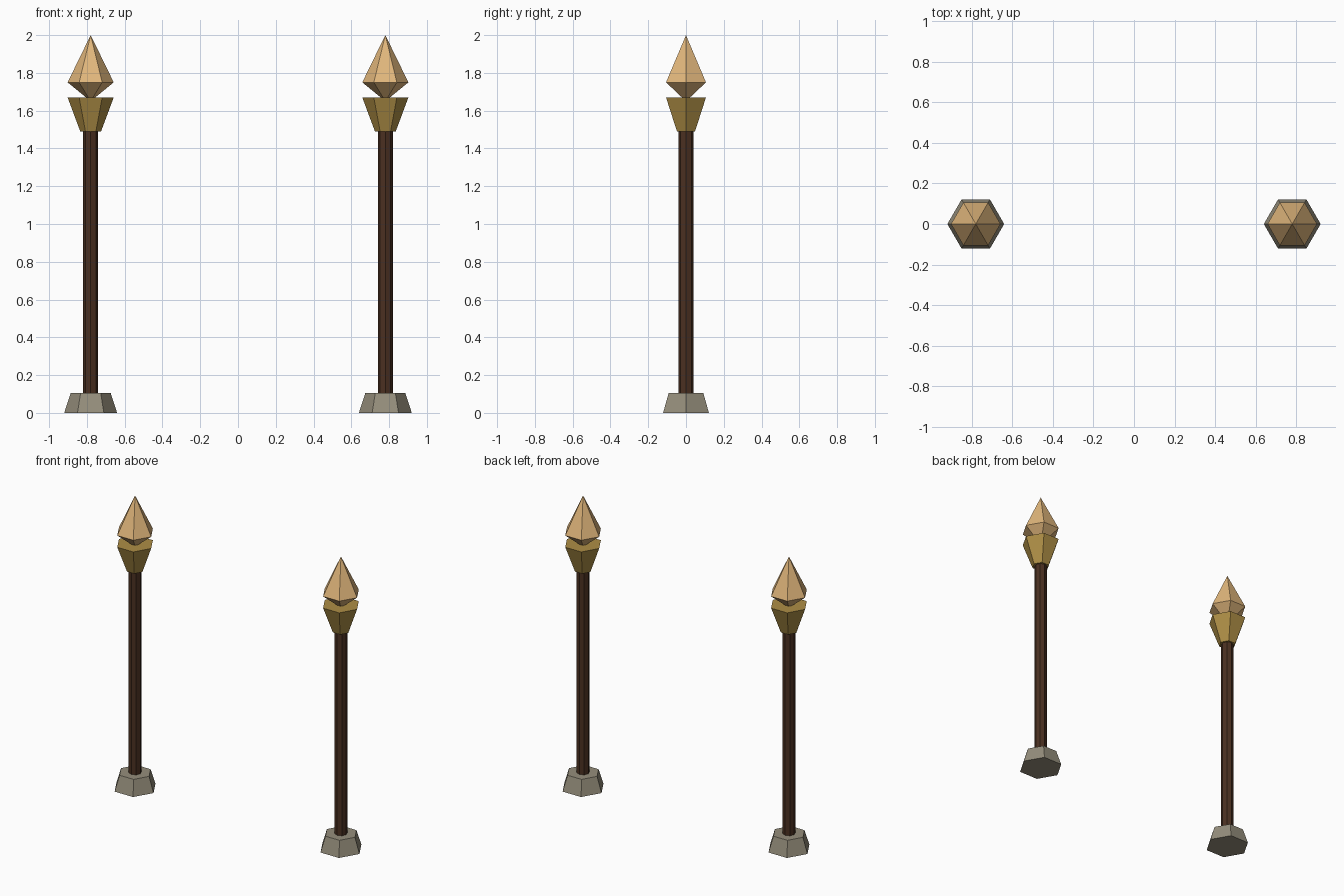
import bpy
import math

cube = bpy.data.objects.get("Cube")
if cube:
    bpy.data.objects.remove(cube, do_unlink=True)


def make_material(name, color):
    mat = bpy.data.materials.new(name)
    mat.use_nodes = True
    mat.diffuse_color = (*color, 1)
    bsdf = next(n for n in mat.node_tree.nodes if n.type == 'BSDF_PRINCIPLED')
    bsdf.inputs["Base Color"].default_value = (*color, 1)
    return mat


stone = make_material("grey stone", (0.30, 0.27, 0.20))
wood = make_material("dark wood", (0.07, 0.03, 0.015))
brass = make_material("aged brass", (0.42, 0.27, 0.06))
flame = make_material("pale flame", (0.75, 0.47, 0.20))


def lathe(name, x, profile, sides, mat):
    """Flat-sided solid from (radius, z) rings; zero radius makes a point."""
    verts, rings = [], []
    for radius, z in profile:
        count = sides if radius else 1
        rings.append([len(verts) + i for i in range(count)])
        for i in range(count):
            a = math.tau * i / sides
            verts.append((radius * math.cos(a), radius * math.sin(a), z))
    faces = []
    for low, high in zip(rings, rings[1:]):
        for i in range(sides):
            j = (i + 1) % sides
            if len(low) == 1:
                faces.append((low[0], high[j], high[i]))
            elif len(high) == 1:
                faces.append((low[i], low[j], high[0]))
            else:
                faces.append((low[i], low[j], high[j], high[i]))
    # Close open ends
    if len(rings[0]) > 1:
        faces.append(rings[0][::-1])
    if len(rings[-1]) > 1:
        faces.append(rings[-1])
    mesh = bpy.data.meshes.new(name)
    mesh.from_pydata(verts, [], faces)
    mesh.materials.append(mat)
    obj = bpy.data.objects.new(name, mesh)
    obj.location.x = x
    bpy.context.collection.objects.link(obj)
    return obj


# Two matching torch posts
for side, x in (("left", 0.78), ("right", -0.78)):
    lathe(side + "_base", x, [(0.14, 0), (0.106, 0.105)], 6, stone)
    lathe(side + "_pole", x, [(0.04, 0.08), (0.04, 1.52)], 8, wood)
    lathe(side + "_cup", x, [(0.055, 1.49), (0.122, 1.67)], 6, brass)
    lathe(side + "_flame", x, [(0, 1.65), (0.122, 1.75), (0, 2.0)], 6, flame)
